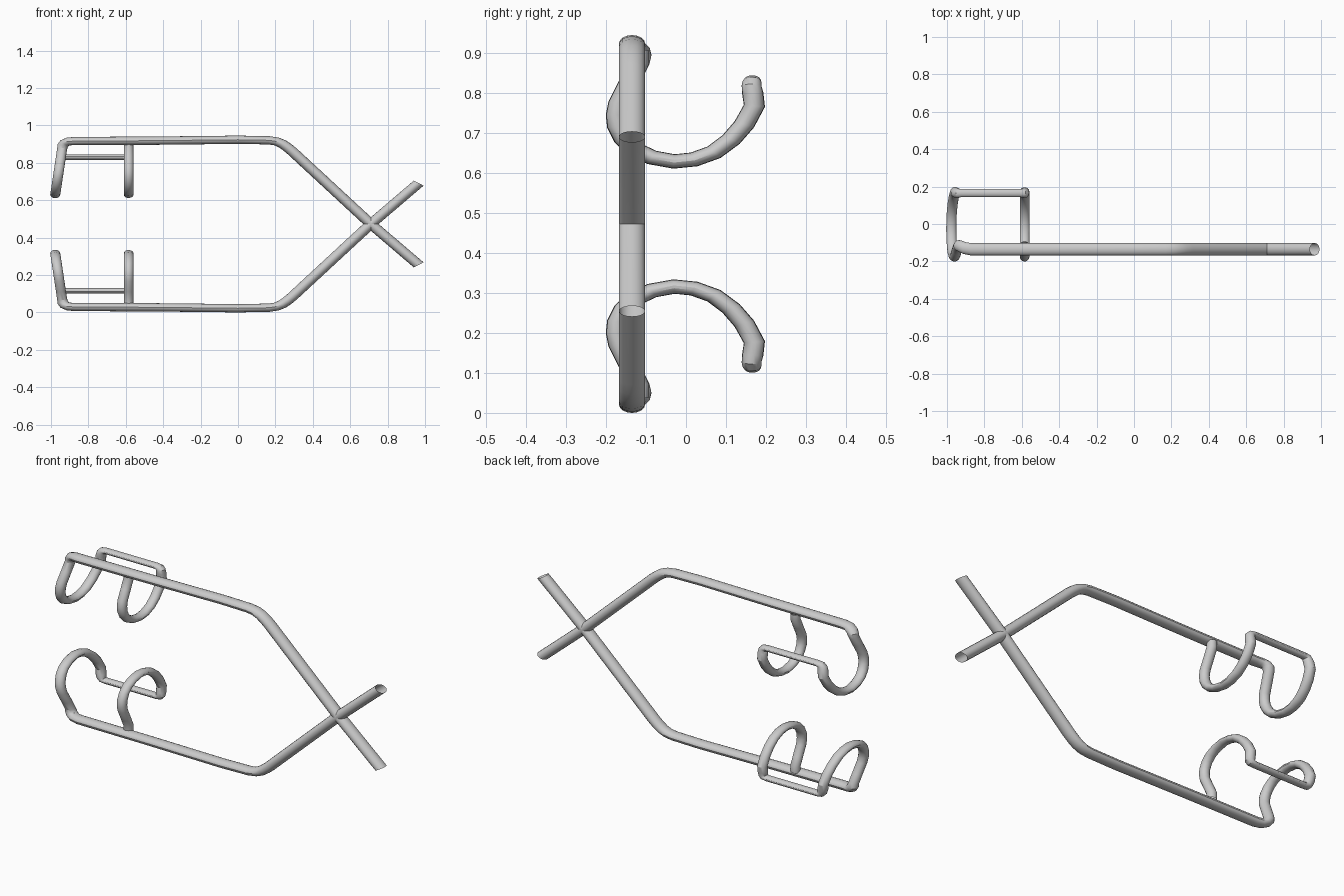
import bpy
from mathutils import Vector

if "Cube" in bpy.data.objects:
    bpy.data.objects.remove(bpy.data.objects["Cube"])

HEIGHT = 0.945      # overall height, the arms mirror about half of it
SQUASH = 0.67       # wire section is flattened in z

# handle wire: open tip, crossing, shoulder, long straight run (x, z)
HANDLE = [(0.966, 0.254), (0.71, 0.4725), (0.29, 0.861), (0.262, 0.884),
          (0.235, 0.902), (0.205, 0.914), (0.165, 0.920), (0.0, 0.923),
          (-0.45, 0.918), (-0.87, 0.916)]

# gripping loop seen from the side (y, z)
LOOP = [(-0.118, 0.875), (-0.140, 0.83), (-0.168, 0.775), (-0.174, 0.745),
        (-0.171, 0.717), (-0.155, 0.685), (-0.128, 0.659), (-0.085, 0.639),
        (-0.03, 0.629), (0.02, 0.634), (0.07, 0.652), (0.113, 0.684),
        (0.146, 0.722), (0.171, 0.768), (0.167, 0.800)]


def arm_path():
    """Centre line of the upper arm with a wire radius at each point."""
    pts = [((x, -0.135, z), 0.033) for x, z in HANDLE]
    pts += [((-0.905, -0.129, 0.914), 0.032),
            ((-0.926, -0.120, 0.906), 0.031),
            ((-0.936, -0.116, 0.893), 0.030)]
    # outer loop leans outward toward its low point
    pts += [((-0.935 - 0.15 * (0.91 - z), y, z), 0.027) for y, z in LOOP]
    # thin rod joining both loops
    pts += [((-0.946, 0.164, 0.818), 0.025), ((-0.938, 0.165, 0.827), 0.024),
            ((-0.920, 0.166, 0.830), 0.022), ((-0.612, 0.166, 0.830), 0.022),
            ((-0.594, 0.165, 0.827), 0.024), ((-0.586, 0.164, 0.818), 0.025)]
    # inner loop returns and ends inside the handle wire
    pts += [((-0.585, y, z), 0.026) for y, z in reversed(LOOP)]
    pts.append(((-0.585, -0.118, 0.908), 0.025))
    return pts


def wire(name, pts):
    """Sweep a round open-ended tube, then flatten it in z."""
    curve = bpy.data.curves.new(name, 'CURVE')
    curve.dimensions = '3D'
    curve.bevel_depth = 1.0
    curve.bevel_resolution = 6
    curve.use_fill_caps = False
    spline = curve.splines.new('POLY')
    spline.points.add(len(pts) - 1)
    for p, ((x, y, z), r) in zip(spline.points, pts):
        p.co = (x, y, z / SQUASH, 1)
        p.radius = r
    obj = bpy.data.objects.new(name, curve)
    bpy.context.collection.objects.link(obj)
    obj.scale.z = SQUASH
    bpy.ops.object.select_all(action='DESELECT')
    obj.select_set(True)
    bpy.context.view_layer.objects.active = obj
    bpy.ops.object.convert(target='MESH')
    bpy.ops.object.transform_apply(location=False, rotation=False, scale=True)
    bpy.ops.object.shade_smooth_by_angle()
    return bpy.context.object


# two mirrored arms crossing at the handle end
upper = arm_path()
wire("upper_arm", upper)
wire("lower_arm", [((x, y, HEIGHT - z), r) for (x, y, z), r in upper])
